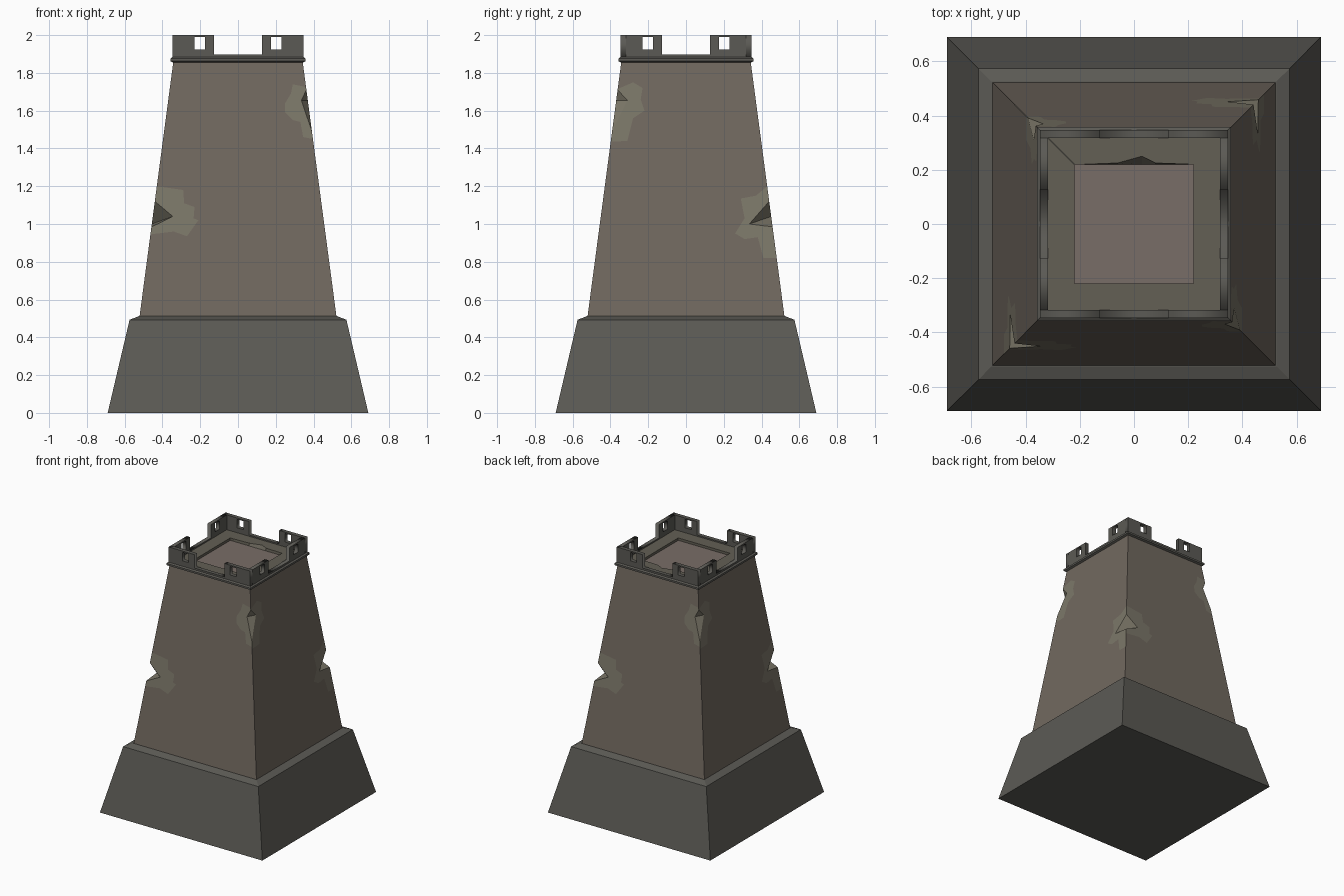
import bpy, bmesh, math
from mathutils import Matrix, Vector

if "Cube" in bpy.data.objects:
    bpy.data.objects.remove(bpy.data.objects["Cube"])


def material(name, rgb):
    m = bpy.data.materials.new(name)
    m.diffuse_color = (*rgb, 1)
    m.use_nodes = True
    m.node_tree.nodes["Principled BSDF"].inputs["Base Color"].default_value = m.diffuse_color
    return m


STONE = material("dark_stone", (0.105, 0.102, 0.09))
PLASTER = material("plaster", (0.165, 0.14, 0.115))
WORN = material("worn_plaster", (0.20, 0.185, 0.14))
LEDGE = material("ledge_stone", (0.125, 0.115, 0.09))
FLOOR = material("roof_floor", (0.19, 0.155, 0.135))


def make_object(name, bm, *mats):
    me = bpy.data.meshes.new(name)
    bm.to_mesh(me)
    bm.free()
    for m in mats:
        me.materials.append(m)
    ob = bpy.data.objects.new(name, me)
    bpy.context.collection.objects.link(ob)
    return ob


def square_loft(name, profile, mat, caps=True):
    """Stack square rings given as (half width, height)."""
    bm = bmesh.new()
    rings = [[bm.verts.new((sx * h, sy * h, z)) for sx, sy in
              ((-1, -1), (1, -1), (1, 1), (-1, 1))] for h, z in profile]
    for a, b in zip(rings, rings[1:]):
        for i in range(4):
            j = (i + 1) % 4
            bm.faces.new((a[i], a[j], b[j], b[i]))
    if caps:
        bm.faces.new(rings[0][::-1])
        bm.faces.new(rings[-1])
    return make_object(name, bm, mat)


# Plinth, band under the parapet
square_loft("plinth", [(0.69, 0), (0.574, 0.493), (0.525, 0.512)], STONE)
square_loft("parapet_band", [(0.343, 1.855), (0.358, 1.862), (0.358, 1.876),
                             (0.345, 1.885)], STONE, caps=False)

# Tapered shaft: each wall has a worn patch and a broken notch on both corners
Z0, Z1 = 0.505, 1.862


def half(z):
    return 0.522 + (0.342 - 0.522) * (z - Z0) / (Z1 - Z0)


LOW = dict(up=1.12, down=0.985)
HIGH = dict(up=1.71, down=1.49)
# per wall: (patch outline from top edge to bottom edge, notch tip, notch)
front = dict(
    left=([(-.29, 1.18), (-.285, 1.11), (-.23, 1.09), (-.235, 1.03), (-.21, 1.02),
           (-.27, .935), (-.34, .96)], 1.20, .945, (-.345, 1.04), LOW),
    right=([(.29, 1.74), (.28, 1.69), (.25, 1.64), (.25, 1.59), (.29, 1.55),
            (.33, 1.54), (.345, 1.46)], 1.725, 1.45, (.335, 1.655), HIGH))
side = dict(
    left=([(-.28, 1.75), (-.23, 1.72), (-.24, 1.66), (-.22, 1.6), (-.28, 1.56),
           (-.31, 1.44)], 1.715, 1.435, (-.31, 1.655), HIGH),
    right=([(.37, 1.15), (.29, 1.135), (.31, 1.03), (.26, .95), (.31, .92),
            (.38, .93), (.41, .82)], 1.20, .82, (.335, 1.0), LOW))

bm = bmesh.new()


def face(points, mat_index, outward):
    f = bm.faces.new([bm.verts.new(p) for p in points])
    f.normal_update()
    if f.normal.dot(outward) < 0:
        f.normal_flip()
    f.material_index = mat_index


for k in range(4):
    wall = (front, side)[k % 2]
    rot = Matrix.Rotation(k * math.pi / 2, 3, 'Z')
    out = rot @ Vector((0, -1, 0))

    def place(p):
        return rot @ Vector((p[0], -half(p[1]), p[1]))

    def edge(s, z):
        return (s * half(z), z)

    outline = [edge(-1, Z0), edge(1, Z0)]
    for s, key in ((1, "right"), (-1, "left")):
        pts, top, bottom, tip, notch = wall[key]
        border = [edge(s, top)] + pts + [edge(s, bottom)]
        outline += border[::-1] if s > 0 else [edge(1, Z1), edge(-1, Z1)] + border
        up, down = edge(s, notch["up"]), edge(s, notch["down"])
        face([place(p) for p in border + [down, tip, up]], 1, out)
    face([place(p) for p in outline], 0, out)
    # broken corner shared by this wall's right end and the next wall's left end
    nxt = (front, side)[(k + 1) % 2]
    rot2 = Matrix.Rotation((k + 1) * math.pi / 2, 3, 'Z')
    tip_a, notch = wall["right"][3:]
    tip_b = nxt["left"][3]
    a = place(tip_a)
    b = rot2 @ Vector((tip_b[0], -half(tip_b[1]), tip_b[1]))
    diag = rot @ Vector((1, -1, 0))
    for z in (notch["up"], notch["down"]):
        face([place(edge(1, z)), a, b], 1, diag)
bmesh.ops.remove_doubles(bm, verts=bm.verts, dist=0.0002)
make_object("tower_shaft", bm, PLASTER, WORN)


# Crenellated parapet walls with small windows: 2D outlines with holes
def parapet(name, end, angle):
    cu = bpy.data.curves.new(name, 'CURVE')
    cu.dimensions = '2D'
    cu.fill_mode = 'BOTH'
    t = 0.015
    cu.extrude = t
    loops = [[(-end, 1.88), (end, 1.88), (end, 2), (.127, 2), (.127, 1.897),
              (-.127, 1.897), (-.127, 2), (-end, 2)]]
    for s in (-1, 1):
        loops.append([(s * .176, 1.925), (s * .23, 1.925), (s * .23, 1.99), (s * .176, 1.99)])
    for pts in loops:
        sp = cu.splines.new('POLY')
        sp.points.add(len(pts) - 1)
        for p, (x, y) in zip(sp.points, pts):
            p.co = (x, y, 0, 1)
        sp.use_cyclic_u = True
    ob = bpy.data.objects.new(name + "_curve", cu)
    bpy.context.collection.objects.link(ob)
    me = bpy.data.meshes.new_from_object(
        ob.evaluated_get(bpy.context.evaluated_depsgraph_get()))
    bpy.data.objects.remove(ob)
    me.transform(Matrix.Rotation(angle, 4, 'Z') @ Matrix.Translation((0, -.347 + t, 0))
                 @ Matrix.Rotation(math.pi / 2, 4, 'X'))
    me.materials.clear()
    me.materials.append(STONE)
    bpy.context.collection.objects.link(bpy.data.objects.new(name, me))


for i, label in enumerate(("front", "right", "back", "left")):
    bpy.context.view_layer.update()
    parapet("parapet_" + label, .347 if i % 2 == 0 else .317, i * math.pi / 2)

# Roof ledge around the sunken floor, chipped on its back inner edge
bm = bmesh.new()
R, r, zt, zf = .33, .22, 1.887, 1.868
for k in range(4):
    rot = Matrix.Rotation(k * math.pi / 2, 3, 'Z')
    inner = [(r, -r), (-r, -r)]
    if k == 2:
        inner = [(r, -r), (.19, -r), (.06, -.225), (-.03, -.25), (-.08, -.225), (-.21, -r), (-r, -r)]
    face([rot @ Vector((x, y, zt)) for x, y in [(-R, -R), (R, -R)] + inner], 0, Vector((0, 0, 1)))
    for (x1, y1), (x2, y2) in zip(inner, inner[1:]):
        low = .2 if k == 2 else r
        face([rot @ Vector(p) for p in ((x1, y1, zt), (x2, y2, zt), (x2, -r, zf), (x1, -r, zf))],
             0, rot @ Vector((0, 1, 0)))
make_object("roof_ledge", bm, LEDGE)

bm = bmesh.new()
face([(-r, -r, zf), (r, -r, zf), (r, r, zf), (-r, r, zf)], 0, Vector((0, 0, 1)))
make_object("roof_floor", bm, FLOOR)
